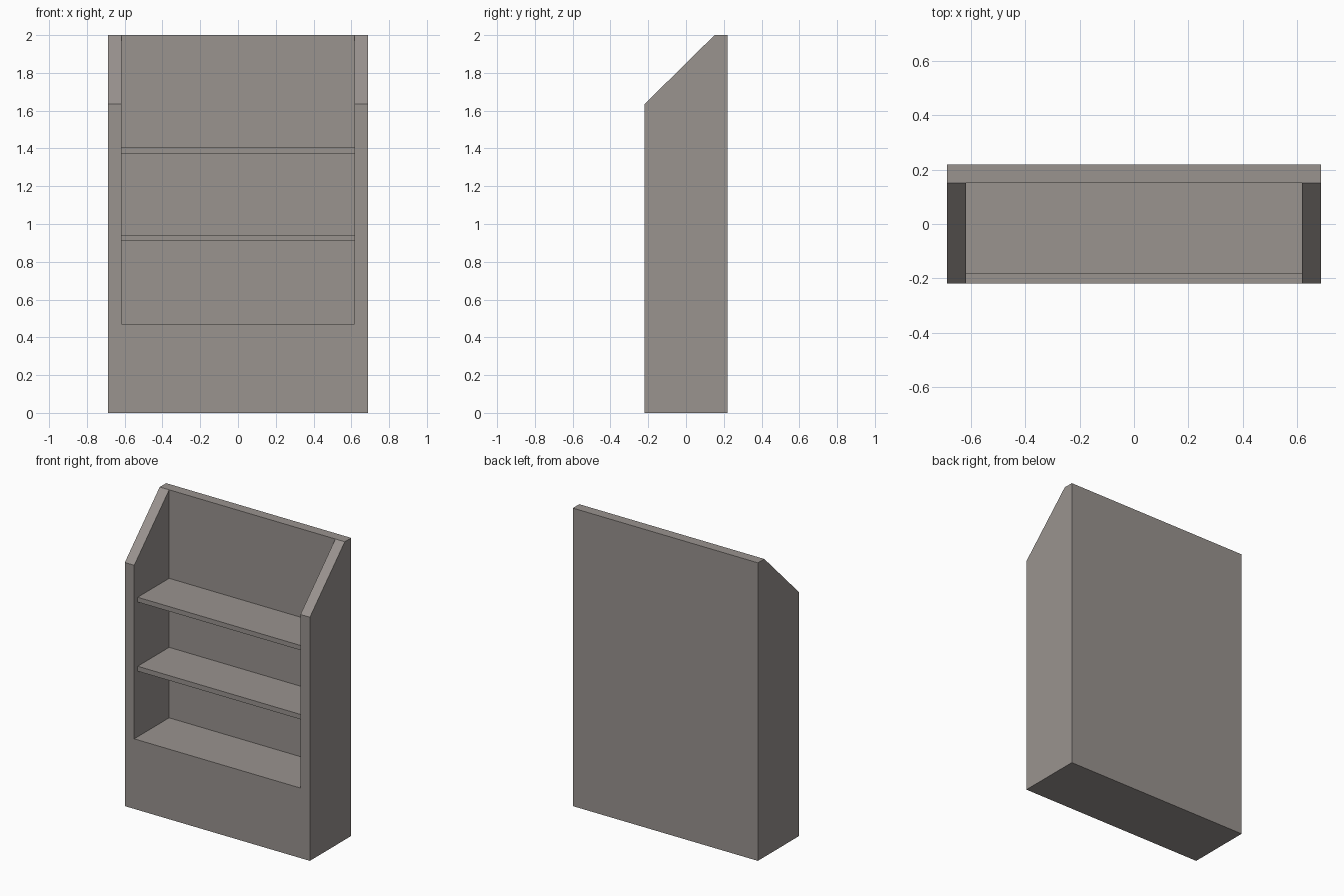
import bpy, bmesh

if "Cube" in bpy.data.objects:
    bpy.data.objects.remove(bpy.data.objects["Cube"])

W, D, H = 0.687, 0.219, 2.0      # half width, half depth, height
IN_W, BACK_Y = 0.617, 0.151      # niche half width, front of the back panel
BASE_Z, SLOPE_Z = 0.47, 1.635    # plinth top, start of the sloped sides

mat = bpy.data.materials.new("warm grey")
mat.diffuse_color = (0.32, 0.292, 0.275, 1)
mat.use_nodes = True
mat.node_tree.nodes["Principled BSDF"].inputs["Base Color"].default_value = mat.diffuse_color


def prism(name, profile, half_width):
    """Extrude a (y, z) profile along x, centred on x = 0."""
    bm = bmesh.new()
    face = bm.faces.new([bm.verts.new((-half_width, y, z)) for y, z in profile])
    ext = bmesh.ops.extrude_face_region(bm, geom=[face])
    verts = [v for v in ext["geom"] if isinstance(v, bmesh.types.BMVert)]
    bmesh.ops.translate(bm, verts=verts, vec=(2 * half_width, 0, 0))
    bmesh.ops.recalc_face_normals(bm, faces=bm.faces)
    mesh = bpy.data.meshes.new(name)
    bm.to_mesh(mesh)
    bm.free()
    mesh.materials.append(mat)
    obj = bpy.data.objects.new(name, mesh)
    bpy.context.collection.objects.link(obj)
    return obj


def rect(y0, y1, z0, z1):
    return [(y0, z0), (y1, z0), (y1, z1), (y0, z1)]


# Carcass: sloped-top side profile, hollowed out above the plinth
carcass = prism("bookcase_carcass",
                [(-D, 0), (D, 0), (D, H), (BACK_Y, H), (-D, SLOPE_Z)], W)
niche = prism("niche_cutter", rect(-D - 0.2, BACK_Y, BASE_Z, H + 0.2), IN_W)
cut = carcass.modifiers.new("niche", 'BOOLEAN')
cut.operation = 'DIFFERENCE'
cut.solver = 'EXACT'
cut.object = niche
bpy.context.view_layer.objects.active = carcass
carcass.select_set(True)
bpy.ops.object.modifier_apply(modifier=cut.name)
bpy.data.objects.remove(niche)

# Shelves, set back slightly from the front
for name, z0, z1 in (("lower_shelf", 0.91, 0.943), ("upper_shelf", 1.374, 1.406)):
    prism(name, rect(-0.182, BACK_Y, z0, z1), IN_W)
